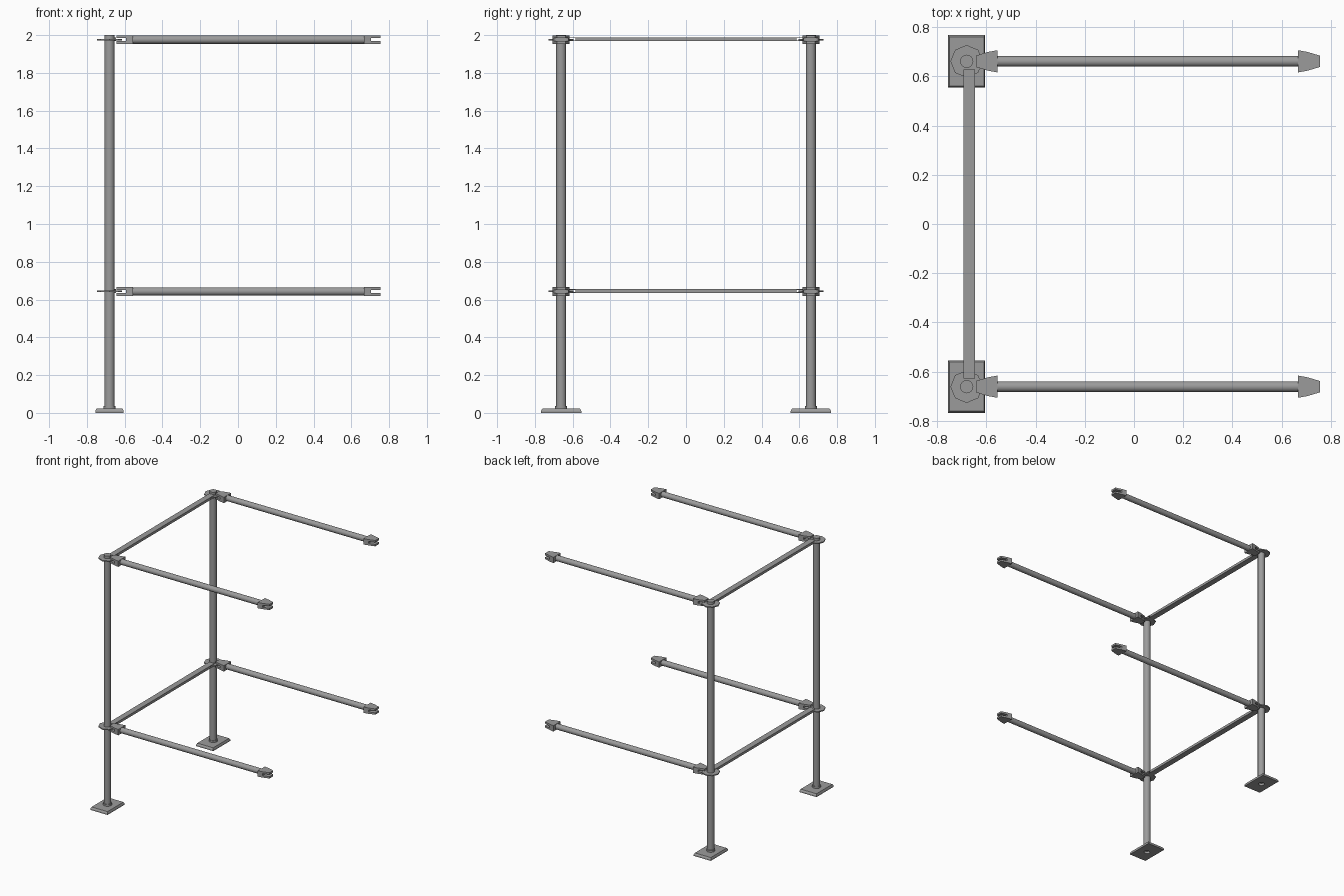
import bpy, bmesh, math
from mathutils import Matrix, Vector

old = bpy.data.objects.get("Cube")
if old:
    bpy.data.objects.remove(old, do_unlink=True)

steel = bpy.data.materials.new("grey steel")
steel.use_nodes = True
COLOUR = (0.33, 0.33, 0.33, 1)
steel.diffuse_color = COLOUR
steel.node_tree.nodes["Principled BSDF"].inputs["Base Color"].default_value = COLOUR

POST_X, POST_Y = -0.68, 0.661
LEVELS = {"lower": 0.643, "upper": 1.976}
SIDES = {"front": -POST_Y, "back": POST_Y}


def finish(name, bm, smooth=False):
    bmesh.ops.recalc_face_normals(bm, faces=bm.faces)
    mesh = bpy.data.meshes.new(name)
    bm.to_mesh(mesh)
    bm.free()
    mesh.materials.append(steel)
    obj = bpy.data.objects.new(name, mesh)
    bpy.context.collection.objects.link(obj)
    if smooth:
        bpy.ops.object.select_all(action='DESELECT')
        obj.select_set(True)
        bpy.context.view_layer.objects.active = obj
        bpy.ops.object.shade_smooth_by_angle(angle=math.radians(40))
    return obj


def prism(bm, outline, z0, z1, inset=1.0):
    """Extrude an xy outline from z0 to z1, optionally shrinking the top."""
    low = [bm.verts.new((x, y, z0)) for x, y in outline]
    high = [bm.verts.new((x * inset, y * inset, z1)) for x, y in outline]
    bm.faces.new(low[::-1])
    bm.faces.new(high)
    n = len(low)
    for i in range(n):
        j = (i + 1) % n
        bm.faces.new((low[i], low[j], high[j], high[i]))


def rect(x0, x1, y0, y1):
    return [(x0, y0), (x1, y0), (x1, y1), (x0, y1)]


def cylinder(name, radius, start, end, sides=16, smooth=True):
    a, b = Vector(start), Vector(end)
    bm = bmesh.new()
    turn = (b - a).to_track_quat('Z', 'Y').to_matrix().to_4x4()
    bmesh.ops.create_cone(bm, cap_ends=True, segments=sides, radius1=radius,
                          radius2=radius, depth=(b - a).length,
                          matrix=Matrix.Translation((a + b) / 2) @ turn)
    return finish(name, bm, smooth)


def ledger_head(name, tip_x, y, z, direction):
    """Wedge-shaped fork: solid root with a prong above and below the slot."""
    bm = bmesh.new()
    root = [(-0.088, -0.045), (-0.05, -0.038), (-0.05, 0.038), (-0.088, 0.045)]
    prong = [(-0.05, -0.038), (0, -0.023), (0, 0.023), (-0.05, 0.038)]
    prism(bm, root, -0.023, 0.023)
    prism(bm, prong, 0.008, 0.023)
    prism(bm, prong, -0.023, -0.008)
    bm.transform(Matrix.Translation((tip_x, y, z)) @ Matrix.Diagonal((direction, 1, 1, 1)))
    finish(name, bm)


for side, y in SIDES.items():
    # Base plate with a socket hole, collar and upright
    bm = bmesh.new()
    prism(bm, rect(-0.075, 0.075, -0.107, 0.107), 0, 0.01)
    prism(bm, rect(-0.075, 0.075, -0.107, 0.107), 0.01, 0.022, 0.93)
    bmesh.ops.remove_doubles(bm, verts=bm.verts, dist=0.0001)
    inner = [f for f in bm.faces if all(abs(v.co.z - 0.01) < 0.001 for v in f.verts)]
    bmesh.ops.delete(bm, geom=inner, context='FACES_ONLY')
    bm.transform(Matrix.Translation((POST_X, y, 0)))
    plate = finish(side + "_base_plate", bm)
    cutter = cylinder(side + "_socket_cutter", 0.022, (POST_X, y, -0.05), (POST_X, y, 0.05), 12)
    cutter.hide_render = True
    cutter.hide_viewport = True
    cut = plate.modifiers.new("socket", 'BOOLEAN')
    cut.operation = 'DIFFERENCE'
    cut.object = cutter
    cut.solver = 'EXACT'
    cylinder(side + "_collar", 0.032, (POST_X, y, 0.018), (POST_X, y, 0.036))
    cylinder(side + "_upright", 0.027, (POST_X, y, 0.02), (POST_X, y, 2.0))

    for level, z in LEVELS.items():
        tag = level + "_" + side
        # Octagonal connecting disc
        cylinder(tag + "_rosette", 0.066, (POST_X, y, z - 0.004), (POST_X, y, z + 0.004), 8, False)
        # Long tube with a fork at each end
        cylinder(tag + "_ledger", 0.022, (-0.56, y, z), (0.68, y, z))
        ledger_head(tag + "_ledger_inner_head", -0.643, y, z, -1)
        ledger_head(tag + "_ledger_outer_head", 0.755, y, z, 1)

# Flat cross bars joining the two uprights, slotted over the discs
for level, z in LEVELS.items():
    bm = bmesh.new()
    prism(bm, rect(-0.023, 0.023, -0.585, 0.585), -0.01, 0.01)
    for s in (-1, 1):
        tab = rect(-0.023, 0.023, s * 0.585, s * 0.628)
        prism(bm, tab, 0.006, 0.01)
        prism(bm, tab, -0.01, -0.006)
    bm.transform(Matrix.Translation((POST_X + 0.011, 0, z + 0.002)))
    finish(level + "_cross_bar", bm)
